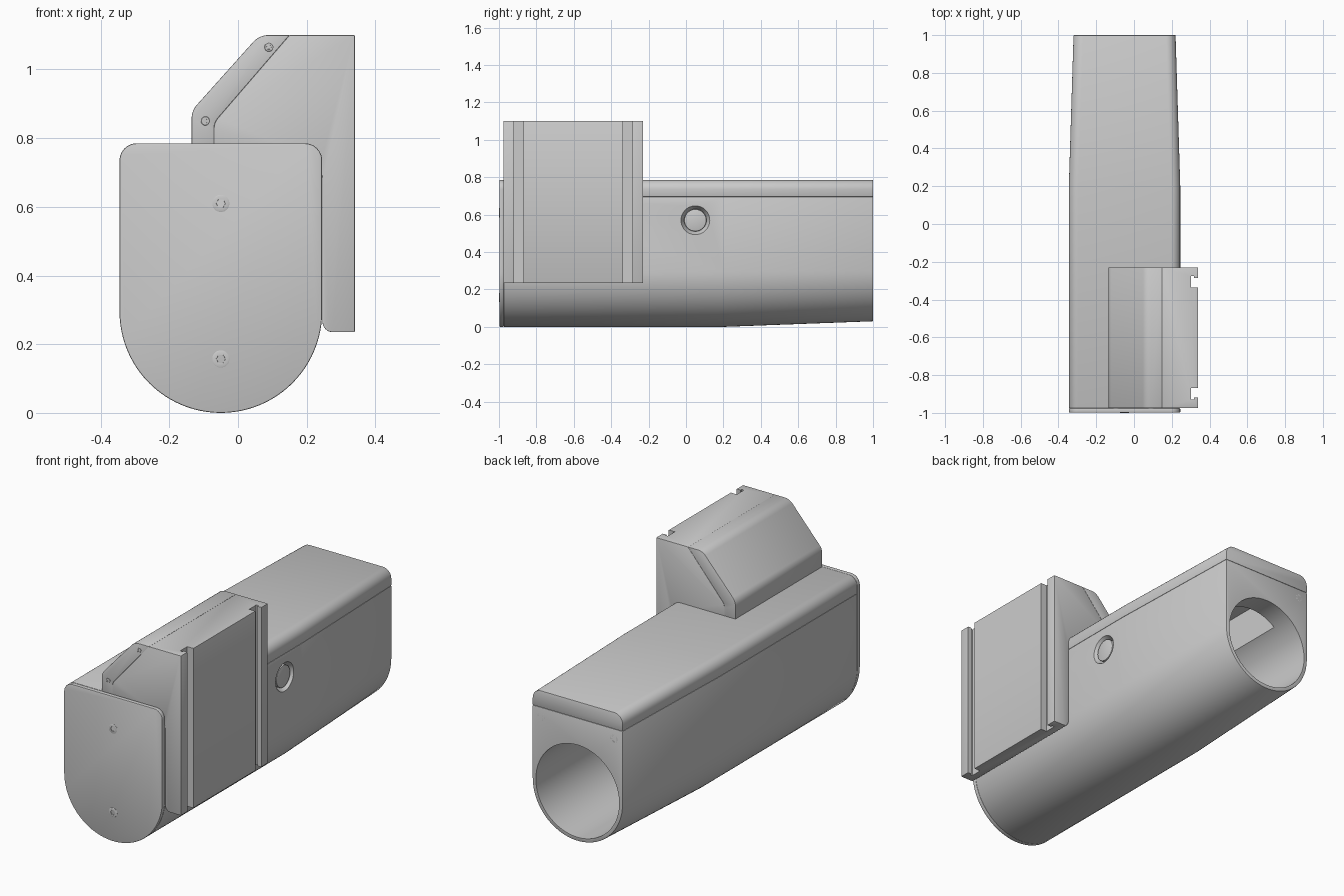
import bpy, bmesh, math
from mathutils import Vector

if "Cube" in bpy.data.objects:
    bpy.data.objects.remove(bpy.data.objects["Cube"], do_unlink=True)

GREY = (0.6, 0.6, 0.6, 1)
grey = bpy.data.materials.new("plain_grey")
grey.use_nodes = True
grey.diffuse_color = GREY
grey.node_tree.nodes["Principled BSDF"].inputs["Base Color"].default_value = GREY

CX = -0.05                      # centre line of the body
FRONT, BLOCK_BACK, TAPER = -0.975, -0.23, 0.2
TOP, SEAM = 0.785, 0.695


def loft(name, sections):
    """Skin matching (x, z) outlines placed at successive y values, with end caps."""
    bm = bmesh.new()
    rings = [[bm.verts.new((x, y, z)) for x, z in pts] for y, pts in sections]
    n = len(rings[0])
    for a, b in zip(rings, rings[1:]):
        for i in range(n):
            j = (i + 1) % n
            bm.faces.new((a[i], a[j], b[j], b[i]))
    bm.faces.new(rings[0])
    bm.faces.new(rings[-1])
    bmesh.ops.recalc_face_normals(bm, faces=bm.faces)
    mesh = bpy.data.meshes.new(name)
    bm.to_mesh(mesh)
    bm.free()
    mesh.materials.append(grey)
    obj = bpy.data.objects.new(name, mesh)
    bpy.context.collection.objects.link(obj)
    return obj


def activate(obj):
    bpy.ops.object.select_all(action="DESELECT")
    obj.select_set(True)
    bpy.context.view_layer.objects.active = obj


def bevel(obj, width):
    mod = obj.modifiers.new("edge", "BEVEL")
    mod.width, mod.segments = width, 2
    mod.limit_method, mod.angle_limit = "ANGLE", math.radians(40)
    activate(obj)
    bpy.ops.object.modifier_apply(modifier=mod.name)


def cut(obj, cutter):
    mod = obj.modifiers.new("cut", "BOOLEAN")
    mod.operation, mod.solver, mod.object = "DIFFERENCE", "EXACT", cutter
    cutter.hide_render = True
    activate(obj)
    bpy.ops.object.modifier_apply(modifier=mod.name)
    bpy.data.objects.remove(cutter, do_unlink=True)


def smooth(obj):
    activate(obj)
    bpy.ops.object.shade_smooth_by_angle(angle=math.radians(30))


def rounded(corners, steps=8):
    """Turn (x, z, radius) corners into an outline with true arcs."""
    out = []
    for i, (x, z, r) in enumerate(corners):
        p = Vector((x, z))
        if not r:
            out.append((x, z))
            continue
        a = (Vector(corners[i - 1][:2]) - p).normalized()
        b = (Vector(corners[(i + 1) % len(corners)][:2]) - p).normalized()
        half = a.angle(b) / 2
        centre = p + (a + b).normalized() * r / math.sin(half)
        start = p + a * r / math.tan(half) - centre
        end = p + b * r / math.tan(half) - centre
        for k in range(steps + 1):
            v = start.lerp(end, k / steps).normalized() * r + centre
            out.append((v.x, v.y))
    return out


def circle(x, z, r, n=64):
    return [(x + r * math.cos(math.tau * i / n), z + r * math.sin(math.tau * i / n))
            for i in range(n)]


def box_cutter(x0, x1, y0, y1, z0, z1):
    pts = [(x0, z0), (x1, z0), (x1, z1), (x0, z1)]
    return loft("cutter", [(y0, pts), (y1, pts)])


def trough(w, bottom, steps=48):
    """Half-round underside, running from the left wall round to the right wall."""
    return [(CX + w * math.cos(t), bottom + w - w * math.sin(t))
            for t in (math.pi * i / steps for i in range(steps + 1))]


def lid_outline(w, z0=SEAM):
    return rounded([(CX - w, z0, 0), (CX + w, z0, 0), (CX + w, TOP, 0.05), (CX - w, TOP, 0.05)])


# Body stations: y, half width, underside height
STATIONS = [(FRONT, 0.295, 0), (TAPER, 0.295, 0), (1, 0.27, 0.03)]

# Main body with round bore, inner compartment and side recess
body = loft("main_body", [(y, [(CX + w, SEAM)] + trough(w, b) + [(CX - w, SEAM)])
                          for y, w, b in STATIONS])
bevel(body, 0.003)
bore = circle(CX, 0.3, 0.25)
cut(body, loft("cutter", [(-0.93, bore), (1.1, bore)]))
cut(body, box_cutter(CX - 0.15, CX + 0.15, -0.9, 0.88, 0.4, 0.75))
recess = loft("cutter", [(-0.03, circle(0, 0, 0.06)), (0, circle(0, 0, 0.077)),
                         (0.02, circle(0, 0, 0.077))])
recess.rotation_euler.z = -math.pi / 2
recess.location = (0.245, 0.05, 0.57)
cut(body, recess)
smooth(body)

# Side button sitting inside its recess
button = loft("side_button", [(-0.03, circle(0, 0, 0.059)), (-0.008, circle(0, 0, 0.059))])
button.rotation_euler.z = -math.pi / 2
button.location = (0.245, 0.05, 0.57)
bevel(button, 0.003)
smooth(button)

# Top lid
lid = loft("top_lid", [(y, lid_outline(w)) for y, w, b in STATIONS])
bevel(lid, 0.003)
smooth(lid)

# Front end plate
plate_outline = trough(0.295, 0) + rounded(
    [(CX - 0.295, 0.4, 0), (CX - 0.295, TOP, 0.05), (CX + 0.295, TOP, 0.05), (CX + 0.295, 0.4, 0)])
plate = loft("front_plate", [(-0.998, plate_outline), (FRONT, plate_outline)])
bevel(plate, 0.004)
smooth(plate)

# Side mounting block with two undercut rail grooves
block_outline = rounded([(0.34, 0.235, 0), (0.34, 1.1, 0), (0.15, 1.1, 0), (-0.07, 0.845, 0.05),
                         (-0.07, 0.75, 0), (0.24, 0.73, 0), (0.246, 0.68, 0), (0.246, 0.235, 0.03)])
block = loft("mounting_block", [(FRONT, block_outline), (BLOCK_BACK, block_outline)])
bevel(block, 0.002)
middle = (FRONT + BLOCK_BACK) / 2
for side in (-1, 1):
    for x1, reach in ((0.4, 0.317), (0.317, 0.326)):
        y0, y1 = sorted((middle + side * 0.265, middle + side * reach))
        cut(block, box_cutter(0.303, x1, y0, y1, 0, 1.3))
smooth(block)

# Sloping cover strip over the block
cover_outline = rounded([(-0.135, 0.75, 0), (-0.135, 0.88, 0.06), (0.062, 1.1, 0.06),
                         (0.15, 1.1, 0), (-0.07, 0.845, 0.05), (-0.07, 0.75, 0)])
cover = loft("cover_strip", [(FRONT, cover_outline), (BLOCK_BACK, cover_outline)])
bevel(cover, 0.002)
smooth(cover)


def hexagon(r, n=48):
    pts = []
    for i in range(n):
        t = math.tau * i / n
        d = r * math.cos(math.pi / 6) / math.cos(t % (math.pi / 3) - math.pi / 6)
        pts.append((d * math.cos(t), d * math.sin(t)))
    return pts


def screw(name, x, y, z, r, facing):
    """Socket-head screw; facing is -1 for the front and 1 for the back."""
    rings = [(-0.004, circle(0, 0, r, 48)), (0.001, circle(0, 0, r, 48)),
             (0.002, circle(0, 0, r * 0.9, 48)), (0.002, hexagon(r * 0.55)),
             (-0.003, hexagon(r * 0.5))]
    obj = loft(name, [(facing * d, pts) for d, pts in rings])
    obj.location = (x, y, z)
    smooth(obj)


for tag, z in (("upper", 0.61), ("lower", 0.157)):
    screw("plate_screw_" + tag, CX, -0.998, z, 0.025, -1)
for tag, x, z in (("upper", 0.09, 1.065), ("lower", -0.095, 0.85)):
    screw("cover_screw_" + tag, x, FRONT, z, 0.013, -1)
for tag, side in (("left", 1), ("right", -1)):
    screw("rear_screw_" + tag, CX + side * 0.22, 0.998, 0.645, 0.025, 1)
